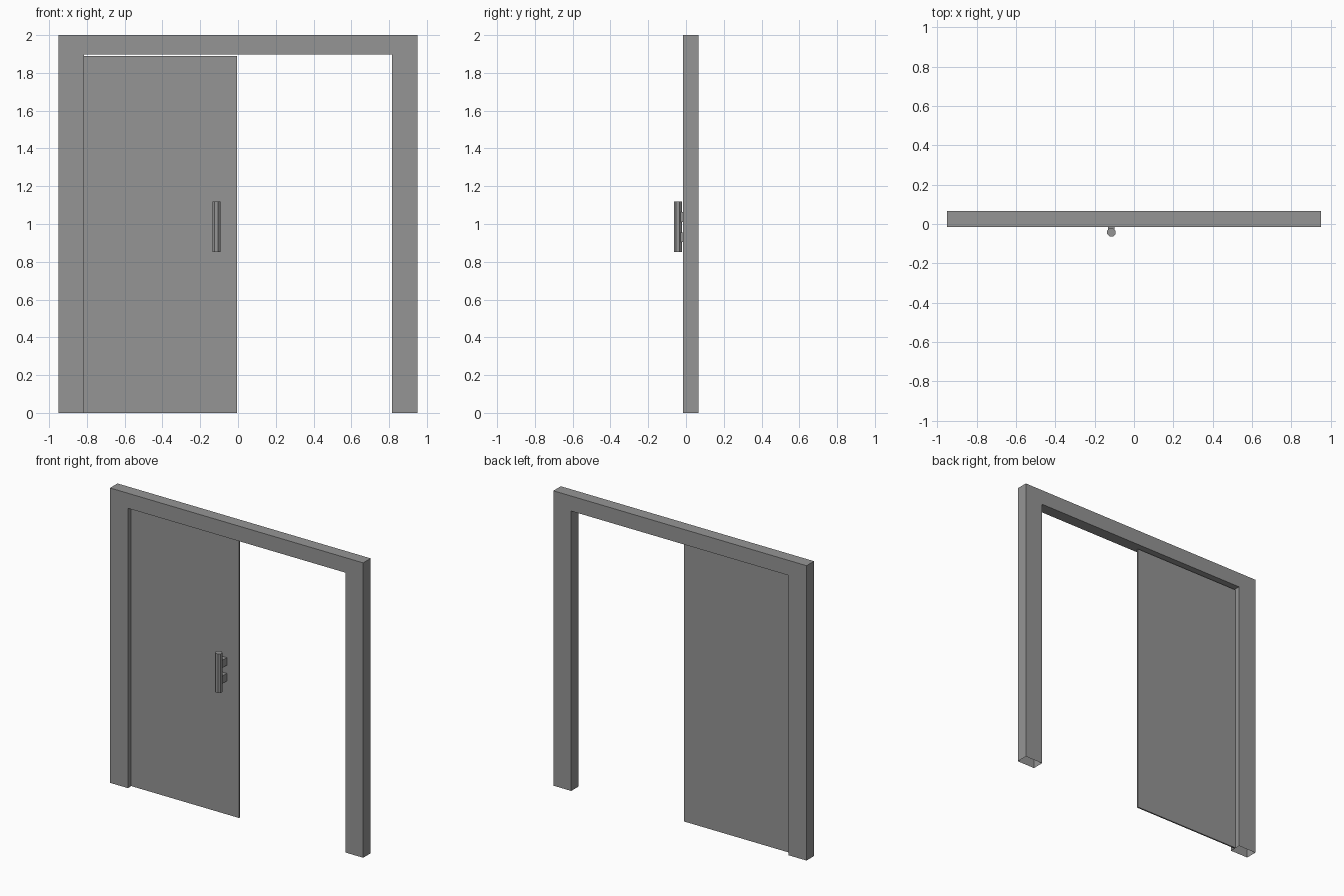
import bpy, bmesh
from math import pi
from mathutils import Matrix

if "Cube" in bpy.data.objects:
    bpy.data.objects.remove(bpy.data.objects["Cube"])

# Dark grey paint shared by all parts
paint = bpy.data.materials.new("dark_grey")
paint.diffuse_color = (0.3, 0.3, 0.3, 1)
paint.use_nodes = True
paint.node_tree.nodes["Principled BSDF"].inputs["Base Color"].default_value = paint.diffuse_color


def finish(bm, name):
    bmesh.ops.recalc_face_normals(bm, faces=bm.faces)
    mesh = bpy.data.meshes.new(name)
    bm.to_mesh(mesh)
    bm.free()
    mesh.materials.append(paint)
    obj = bpy.data.objects.new(name, mesh)
    bpy.context.collection.objects.link(obj)
    return obj


def box(name, x, y, z):
    bm = bmesh.new()
    bmesh.ops.create_cube(bm, size=1)
    for v in bm.verts:
        for i, (lo, hi) in enumerate((x, y, z)):
            v.co[i] = lo if v.co[i] < 0 else hi
    return finish(bm, name)


# Door frame: an arch profile extruded in depth, with open jamb feet
FRONT, BACK = -0.015, 0.065
OUTER, INNER, TOP, HEAD = 0.95, 0.816, 2.0, 1.898
profile = [(-OUTER, 0), (-OUTER, TOP), (OUTER, TOP), (OUTER, 0),
           (INNER, 0), (INNER, HEAD), (-INNER, HEAD), (-INNER, 0)]
bm = bmesh.new()
face = bm.faces.new([bm.verts.new((x, FRONT, z)) for x, z in profile])
ext = bmesh.ops.extrude_face_region(bm, geom=[face], use_keep_orig=True)
for v in ext["geom"]:
    if isinstance(v, bmesh.types.BMVert):
        v.co.y = BACK
bmesh.ops.recalc_face_normals(bm, faces=bm.faces)
feet = [f for f in bm.faces if all(v.co.z < 0.001 for v in f.verts)]
bmesh.ops.delete(bm, geom=feet, context='FACES_ONLY')
finish(bm, "door_frame")

# Thin sliding panel, closed over the left half
box("sliding_door", (-INNER, -0.006), (0.021, 0.031), (0, 1.89))

# Upright octagonal pull bar, flats facing front and sides
HX, HY = -0.115, -0.043
bm = bmesh.new()
bmesh.ops.create_cone(bm, cap_ends=True, segments=8, radius1=0.023, radius2=0.023, depth=0.266,
                      matrix=Matrix.Translation((HX, HY, 0.985)) @ Matrix.Rotation(pi / 8, 4, 'Z'))
finish(bm, "handle_bar")

# Two stand-offs joining the bar to the panel
for name, z in (("lower_handle_mount", 0.93), ("upper_handle_mount", 1.037)):
    box(name, (HX - 0.016, HX + 0.016), (HY, 0.021), (z - 0.026, z + 0.026))
